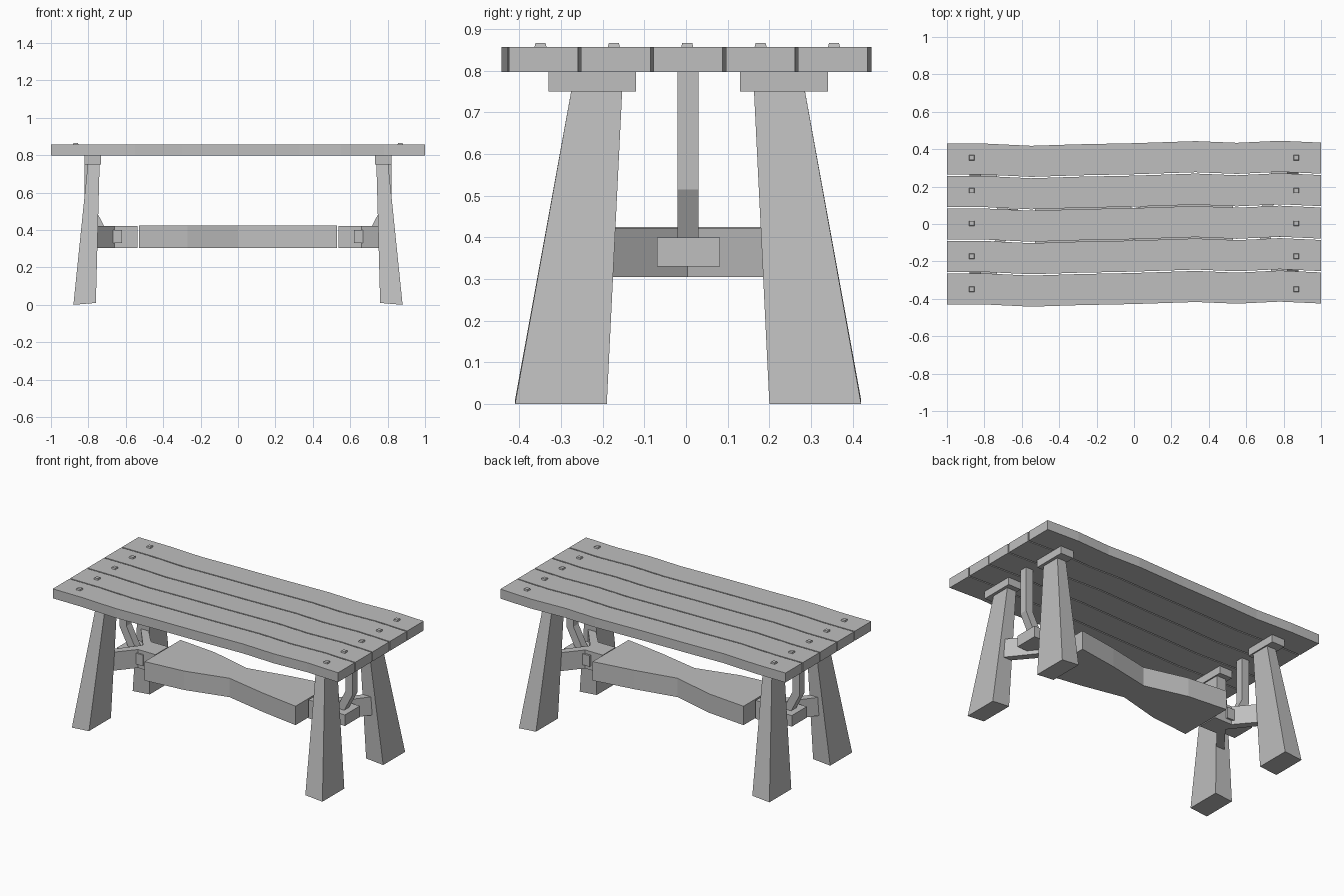
import bpy

if "Cube" in bpy.data.objects:
    bpy.data.objects.remove(bpy.data.objects["Cube"])

wood = bpy.data.materials.new("grey_wood")
wood.diffuse_color = (0.52, 0.52, 0.52, 1)
wood.use_nodes = True
wood.node_tree.nodes["Principled BSDF"].inputs["Base Color"].default_value = wood.diffuse_color


def make(name, verts, faces):
    mesh = bpy.data.meshes.new(name)
    mesh.from_pydata(verts, [], faces)
    mesh.materials.append(wood)
    obj = bpy.data.objects.new(name, mesh)
    bpy.context.collection.objects.link(obj)
    # consistent outward normals
    bpy.context.view_layer.objects.active = obj
    obj.select_set(True)
    bpy.ops.object.mode_set(mode='EDIT')
    bpy.ops.mesh.select_all(action='SELECT')
    bpy.ops.mesh.normals_make_consistent(inside=False)
    bpy.ops.object.mode_set(mode='OBJECT')
    obj.select_set(False)
    return obj


def loft(name, lower, upper):
    """Solid between two matching outlines."""
    n = len(lower)
    faces = [tuple(range(n)), tuple(range(n, 2 * n))]
    faces += [(i, (i + 1) % n, n + (i + 1) % n, n + i) for i in range(n)]
    return make(name, lower + upper, faces)


def rect(x0, x1, y0, y1, z):
    return [(x0, y0, z), (x1, y0, z), (x1, y1, z), (x0, y1, z)]


def prism(name, outline, z0, z1):
    return loft(name, [(x, y, z0) for x, y in outline], [(x, y, z1) for x, y in outline])


# Table top: five planks following one gentle wave
wave = [(-1, 0), (-.8, 0), (-.55, -.012), (-.3, -.004), (0, .002),
        (.33, .013), (.55, .004), (.78, .015), (1, .005)]
for i in range(5):
    yc = (i - 2) * .1735
    hw = .083
    near = [(x, yc + d - hw) for x, d in wave]
    far = [(x, yc + d + hw) for x, d in wave]
    prism("top_plank", near + far[::-1], .797, .857)

for s in (-1, 1):
    # Pegs
    for i in range(5):
        x, y = s * .868, (i - 2) * .176 + .003
        loft("peg", rect(x - .016, x + .016, y - .016, y + .016, .85),
             rect(x - .012, x + .012, y - .012, y + .012, .866))

    # Splayed legs with caps
    for t in (-1, 1):
        o = .005

        def corners(xa, xb, ya, yb, za, zb):
            return [(s * xa, t * ya + o, za), (s * xb, t * ya + o, zb),
                    (s * xb, t * yb + o, zb), (s * xa, t * yb + o, za)]
        loft("leg", corners(.76, .88, .195, .415, .01, 0),
             corners(.74, .803, .158, .28, .752, .752))
        loft("leg_cap", corners(.732, .822, .125, .335, .75, .75),
             corners(.732, .822, .125, .335, .797, .797))

    # Forked brace reaching to both legs
    half = [(.537, -.065), (.66, -.065), (.765, -.19), (.82, -.19), (.67, 0)]
    fork = half + [(x, -y) for x, y in half[-2::-1]]
    prism("fork_brace", [(s * x, y + .004) for x, y in fork], .305, .422)

    # Block in the fork
    prism("post_block", [(s * x, y) for x, y in
                         ((.62, -.07), (.80, -.07), (.80, .081), (.62, .081))], .33, .40)

    # Bent post from block to table top
    side = [(.70, .39), (.755, .39), (.82, .515), (.82, .797), (.77, .797), (.77, .525)]
    loft("bent_post", [(s * x, -.02, z) for x, z in side],
         [(s * x, .03, z) for x, z in side])

# Waisted central beam
edge = [(-.53, .18), (-.27, .155), (0, .085), (.27, .14), (.53, .18)]
prism("waisted_beam", [(x, -y) for x, y in edge] + edge[::-1], .305, .425)
